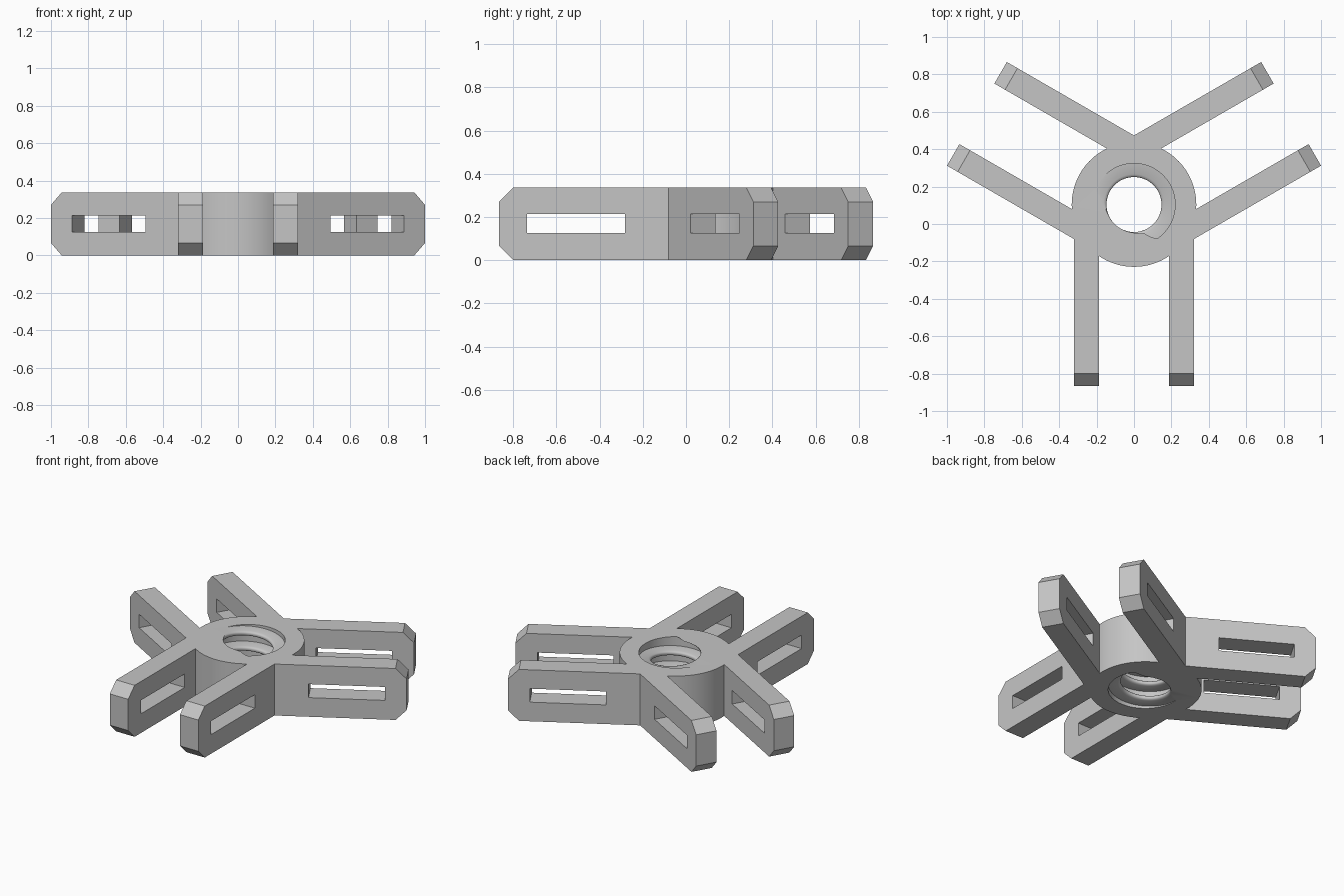
import bpy, bmesh, math
from mathutils import Matrix, Vector

cube = bpy.data.objects.get("Cube")
if cube:
    bpy.data.objects.remove(cube, do_unlink=True)

HEIGHT = 0.336
CENTRE = Vector((0, 0.104, 0))
HUB_R, BORE_R, CREST_R = 0.333, 0.22, 0.147
INNER, OUTER, LENGTH = 0.187, 0.32, 0.97   # arm side faces and reach from the hub axis
CHAMFER = 0.066
PITCH, RIDGE_HALF = 0.1, 0.2               # ridge half width is a share of the pitch
DIRECTIONS = [math.radians(a) for a in (-90, 30, 150)]

grey = bpy.data.materials.new("grey plastic")
grey.use_nodes = True
colour = (0.56, 0.56, 0.56, 1)
grey.diffuse_color = colour
grey.node_tree.nodes["Principled BSDF"].inputs["Base Color"].default_value = colour


def make_object(name, bm, helper=False):
    bmesh.ops.recalc_face_normals(bm, faces=bm.faces)
    mesh = bpy.data.meshes.new(name)
    bm.to_mesh(mesh)
    bm.free()
    obj = bpy.data.objects.new(name, mesh)
    obj.location = CENTRE
    obj.data.materials.append(grey)
    obj.hide_render = helper
    bpy.context.collection.objects.link(obj)
    return obj


def body():
    """One outline of hub arcs and arm pairs, raised, with chamfered arm tips."""
    outline = []
    half_arc = math.asin(INNER / HUB_R)
    arc_steps = 20
    for angle in DIRECTIONS:
        pair = [(OUTER * math.tan(math.radians(30)), -OUTER), (LENGTH, -OUTER), (LENGTH, -INNER)]
        for i in range(arc_steps + 1):
            a = half_arc * (2 * i / arc_steps - 1)
            pair.append((HUB_R * math.cos(a), HUB_R * math.sin(a)))
        pair += [(LENGTH, INNER), (LENGTH, OUTER)]
        turn = Matrix.Rotation(angle, 3, "Z")
        outline += [turn @ Vector((x, y, 0)) for x, y in pair]
    bm = bmesh.new()
    base = bm.faces.new([bm.verts.new(p) for p in outline])
    out = bmesh.ops.extrude_face_region(bm, geom=[base])
    bmesh.ops.translate(bm, vec=(0, 0, HEIGHT),
                        verts=[v for v in out["geom"] if isinstance(v, bmesh.types.BMVert)])
    tips = [e for e in bm.edges
            if abs(e.verts[0].co.z - e.verts[1].co.z) < 0.001
            and min(v.co.length for v in e.verts) > LENGTH
            and e.calc_length() < 0.2]
    bmesh.ops.bevel(bm, geom=tips, offset=CHAMFER, segments=1, affect="EDGES")
    return make_object("hub_with_arms", bm)


def slot_cutter(name, angle):
    """Long box through both arms of a pair."""
    bm = bmesh.new()
    bmesh.ops.create_cube(bm, size=1)
    bmesh.ops.scale(bm, vec=(0.453, 0.72, 0.088), verts=bm.verts)
    bmesh.ops.translate(bm, vec=(0.6135, 0, 0.169), verts=bm.verts)
    bmesh.ops.rotate(bm, verts=bm.verts, matrix=Matrix.Rotation(angle, 3, "Z"))
    return make_object(name, bm, True)


def thread_cutter():
    """Bore with a right-handed round ridge left standing in it."""
    cols, rows = 72, 25
    total = int((HEIGHT / PITCH + 3) * rows)
    start = HEIGHT - PITCH * 232 / 360
    start -= PITCH * (math.ceil(start / PITCH) + 1)
    bm = bmesh.new()
    grid = []
    for j in range(cols):
        a = math.tau * j / cols
        column = []
        for k in range(total + 1):
            t = k / rows
            u = abs((t + 0.5) % 1 - 0.5) / RIDGE_HALF
            ridge = max(0, 1 - u ** 3) ** (1 / 3)
            r = BORE_R - (BORE_R - CREST_R) * ridge
            z = start + PITCH * (t + j / cols)
            column.append(bm.verts.new((r * math.cos(a), r * math.sin(a), z)))
        grid.append(column)
    for j in range(cols):
        shift = rows if j == cols - 1 else 0
        nxt = grid[(j + 1) % cols]
        for k in range(total - shift):
            bm.faces.new((grid[j][k], nxt[k + shift], nxt[k + shift + 1], grid[j][k + 1]))
    # close both ends with fans to points on the axis
    ends = [bm.verts.new((0, 0, -0.4)), bm.verts.new((0, 0, HEIGHT + 0.4))]
    for e in [e for e in bm.edges if e.is_boundary]:
        top = (e.verts[0].co.z + e.verts[1].co.z) / 2 > HEIGHT / 2
        bm.faces.new((*e.verts, ends[top]))
    return make_object("thread_cutter", bm, True)


# Cut the slots and the threaded bore out of the body
hub = body()
cutters = [slot_cutter(f"slot_cutter_{i}", a) for i, a in enumerate(DIRECTIONS)]
cutters.append(thread_cutter())
for cutter in cutters:
    mod = hub.modifiers.new(cutter.name, "BOOLEAN")
    mod.object = cutter
    mod.operation = "DIFFERENCE"
    mod.solver = "EXACT"
bpy.context.view_layer.objects.active = hub
hub.select_set(True)
for mod in list(hub.modifiers):
    bpy.ops.object.modifier_apply(modifier=mod.name)
for cutter in cutters:
    bpy.data.objects.remove(cutter, do_unlink=True)
bpy.ops.object.shade_smooth_by_angle(angle=math.radians(30))
